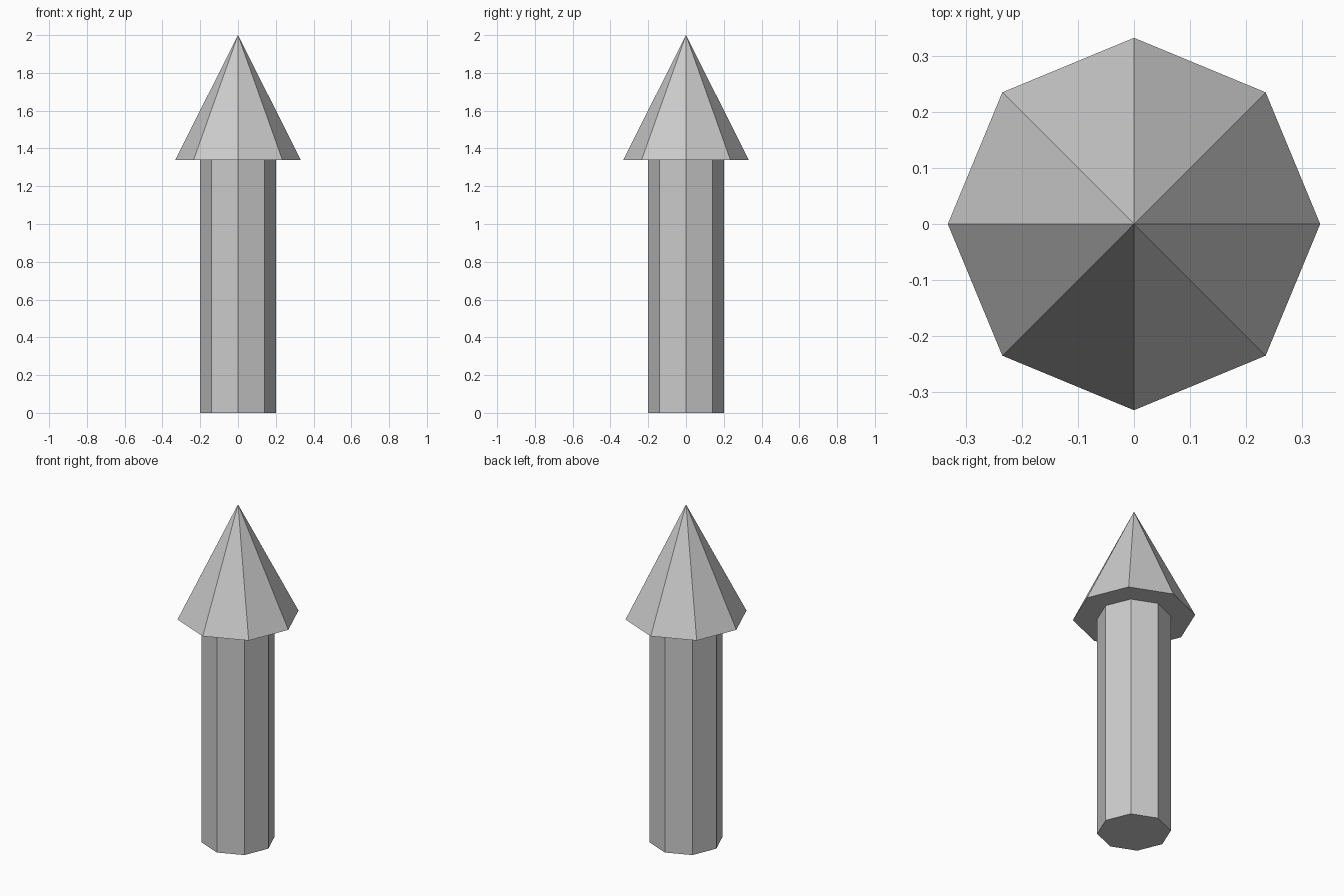
import bpy

if "Cube" in bpy.data.objects:
    bpy.data.objects.remove(bpy.data.objects["Cube"])

SIDES = 8
JOIN_Z = 1.34
TOP_Z = 2.0


def tapered_prism(name, z0, z1, r0, r1):
    bpy.ops.mesh.primitive_cone_add(vertices=SIDES, radius1=r0, radius2=r1,
                                    depth=z1 - z0, location=(0, 0, (z0 + z1) / 2))
    ob = bpy.context.object
    ob.name = name
    return ob


# Octagonal shaft standing on the ground
tapered_prism("shaft", 0.0, JOIN_Z, 0.2, 0.2)

# Wider pointed head on top
tapered_prism("arrow_head", JOIN_Z, TOP_Z, 0.332, 0.0)
